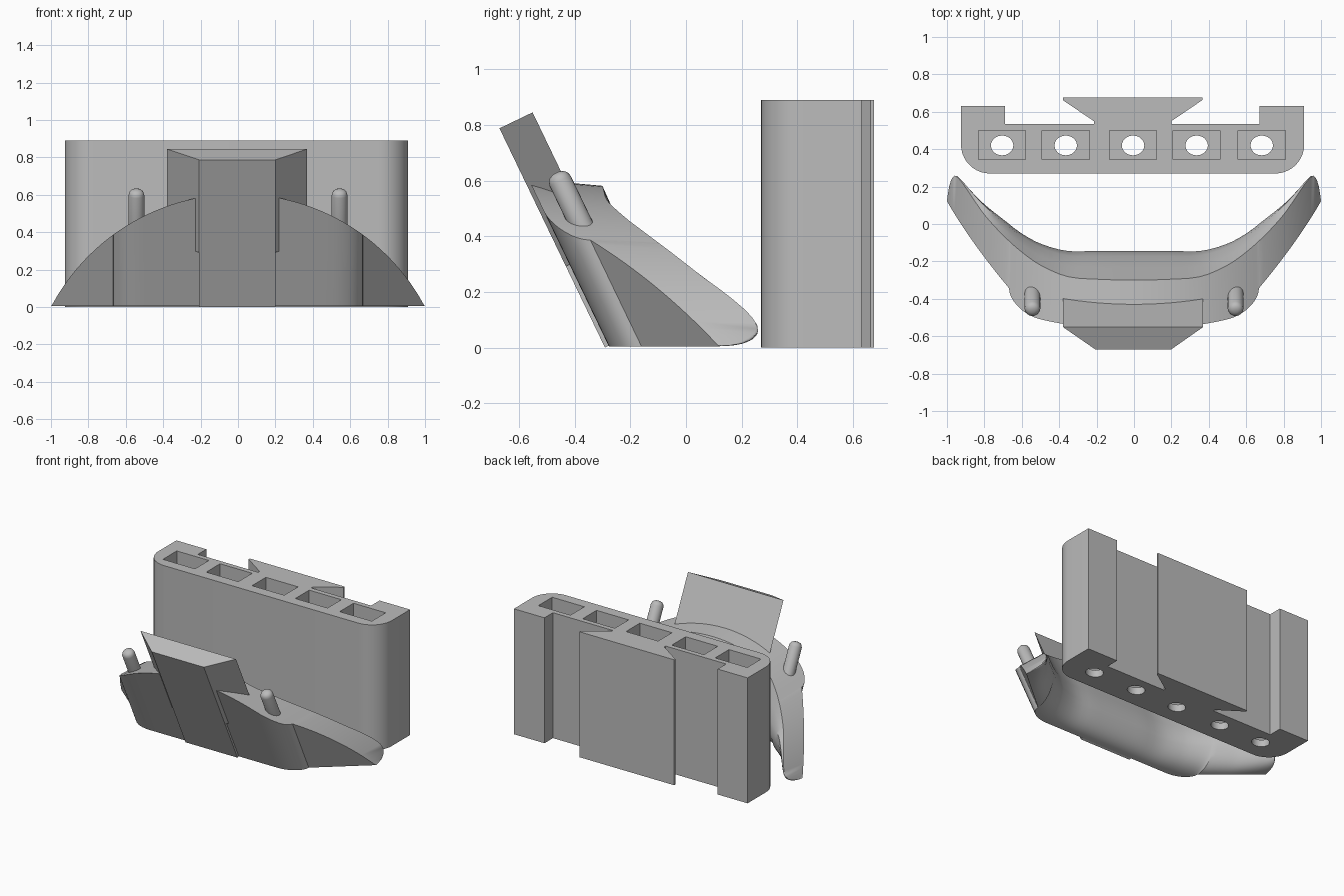
import bpy, bmesh, math
from mathutils import Vector, Matrix

old = bpy.data.objects.get("Cube")
if old:
    bpy.data.objects.remove(old, do_unlink=True)

grey = bpy.data.materials.new("plain grey")
grey.use_nodes = True
grey.diffuse_color = (0.5, 0.5, 0.5, 1)
grey.node_tree.nodes["Principled BSDF"].inputs["Base Color"].default_value = (0.5, 0.5, 0.5, 1)

# Leaning frame shared by the front part: axis runs up and forward, depth runs back
LEAN = math.radians(25.7)
AXIS = Vector((0, -math.sin(LEAN), math.cos(LEAN)))
DEPTH = Vector((0, math.cos(LEAN), math.sin(LEAN)))
SLOPE = -math.tan(LEAN)


def finish(bm, name, smooth=True):
    bmesh.ops.recalc_face_normals(bm, faces=bm.faces)
    mesh = bpy.data.meshes.new(name)
    bm.to_mesh(mesh)
    bm.free()
    obj = bpy.data.objects.new(name, mesh)
    bpy.context.collection.objects.link(obj)
    mesh.materials.append(grey)
    bpy.ops.object.select_all(action='DESELECT')
    bpy.context.view_layer.objects.active = obj
    obj.select_set(True)
    if smooth:
        bpy.ops.object.shade_smooth_by_angle(angle=math.radians(30))
    return obj


def loft(rings, name, smooth=True):
    """Skin a list of equal closed rings and cap both ends."""
    bm = bmesh.new()
    rows = [[bm.verts.new(p) for p in ring] for ring in rings]
    for a, b in zip(rows, rows[1:]):
        for i in range(len(a)):
            j = (i + 1) % len(a)
            bm.faces.new((a[i], a[j], b[j], b[i]))
    bm.faces.new(rows[0])
    bm.faces.new(rows[-1])
    return finish(bm, name, smooth)


def prism(outline, z0, z1, name, smooth=True):
    return loft([[(x, y, z) for x, y in outline] for z in (z0, z1)], name, smooth)


def leaning_prism(outline, s0, s1, name):
    return loft([[Vector((x, 0, 0)) + DEPTH * u + AXIS * s for x, u in outline]
                 for s in (s0, s1)], name, False)


def arc(cx, cy, rx, ry, a0, a1, n):
    return [(cx + rx * math.cos(math.radians(a0 + (a1 - a0) * i / n)),
             cy + ry * math.sin(math.radians(a0 + (a1 - a0) * i / n))) for i in range(n + 1)]


def curve_at(knots, x):
    """Smooth interpolation through (x, y) knots."""
    n = len(knots)
    k = max(i for i in range(n - 1) if knots[i][0] <= x or i == 0)

    def tangent(i):
        a, b = knots[max(i - 1, 0)], knots[min(i + 1, n - 1)]
        return 0 if i == 0 else (b[1] - a[1]) / (b[0] - a[0])
    (xa, ya), (xb, yb) = knots[k], knots[k + 1]
    w = xb - xa
    t = (x - xa) / w
    return (ya * (1 + 2 * t) * (1 - t) ** 2 + tangent(k) * w * t * (1 - t) ** 2
            + yb * t * t * (3 - 2 * t) + tangent(k + 1) * w * t * t * (t - 1))


# --- Rear block: rounded front corners, rear hooks and a dovetail rail ---
R = 0.155
outline = arc(-0.925 + R, 0.27 + R, R, R, 180, 270, 10)
outline += arc(0.91 - R, 0.27 + R, R, R, 270, 360, 10)
outline += [(0.91, 0.63), (0.67, 0.63), (0.67, 0.535), (0.2, 0.535), (0.2, 0.55),
            (0.365, 0.662), (0.365, 0.675), (-0.38, 0.675), (-0.38, 0.662),
            (-0.215, 0.55), (-0.215, 0.535), (-0.69, 0.535), (-0.69, 0.63), (-0.925, 0.63)]
block = prism(outline, 0, 0.89, "rear_block", False)


def cut(target, cutter):
    mod = target.modifiers.new("cut", 'BOOLEAN')
    mod.operation = 'DIFFERENCE'
    mod.solver = 'EXACT'
    mod.object = cutter
    bpy.context.view_layer.objects.active = target
    bpy.ops.object.modifier_apply(modifier=mod.name)
    bpy.data.objects.remove(cutter, do_unlink=True)


# Five pockets open at the top, each with a round hole through its floor
for cx in (-0.705, -0.365, -0.005, 0.335, 0.683):
    w = 0.126
    cut(block, prism([(cx - w, 0.345), (cx + w, 0.345), (cx + w, 0.5), (cx - w, 0.5)],
                     0.05, 1.0, "pocket_cutter", False))
    cut(block, prism(arc(cx, 0.42, 0.06, 0.053, 0, 345, 23), -0.1, 0.2, "hole_cutter", False))
bpy.ops.object.select_all(action='DESELECT')
block.select_set(True)
bpy.context.view_layer.objects.active = block
bpy.ops.object.shade_smooth_by_angle(angle=math.radians(30))

# --- Curved front shell, lofted from side to side ---
BACK_TOP = [(0, -0.3), (0.2, -0.295), (0.36, -0.28), (0.5, -0.22), (0.6, -0.15), (0.7, -0.06),
            (0.8, 0.05), (0.87, 0.15), (0.93, 0.235), (0.96, 0.253), (0.985, 0.21), (1, 0.125)]
BACK_LOW = [(0, -0.14), (0.2, -0.14), (0.36, -0.14), (0.5, -0.1), (0.6, -0.045), (0.7, 0.03),
            (0.8, 0.11), (0.87, 0.18), (0.93, 0.245), (0.96, 0.26), (0.985, 0.215), (1, 0.128)]
CORNER, EDGE, BASE = 0.5, 0.668, 0.005


def front_foot(x):
    if x <= CORNER:
        return -0.277
    if x <= EDGE:
        t = (x - CORNER) / (EDGE - CORNER)
        return -0.277 + 0.117 * (1 - math.sqrt(max(0, 1 - t * t)))
    return -0.16 + 0.28 * (x - EDGE) / (1 - EDGE)


def shell_section(x):
    ax = abs(x)
    rad = 1.129
    top = max(0.605 - rad + math.sqrt(rad * rad - ax * ax), BASE + 0.002)
    foot, yt, yl = front_foot(ax), curve_at(BACK_TOP, ax), curve_at(BACK_LOW, ax)
    zb = BASE + (top - BASE) * 0.96
    zm = min(0.22, BASE + (top - BASE) * 0.8)
    pts = [(foot, BASE), (foot + SLOPE * (top - BASE), top)]
    pts += [(yt + (yl - yt) * t, zb + (zm - zb) * t) for t in (0, 0.4, 0.8)]
    # Rounded underside, from the back down to the front foot
    ctrl = (yl + (foot - yl) * 0.1, BASE + 0.01 * min(1, zm / 0.2))
    for i in range(1, 10):
        t = i / 10
        pts.append(tuple(a * (1 - t) ** 2 + 2 * c * t * (1 - t) + b * t * t
                         for a, c, b in zip((yl, zm), ctrl, (foot, BASE))))
    return [(x, y, z) for y, z in pts]


half = [i * 0.05 for i in range(1, 10)]
half += [CORNER + (EDGE - CORNER) * math.sin(math.radians(a)) for a in range(0, 91, 10)]
half += [0.69 + i * 0.02 for i in range(13)] + [0.945, 0.96, 0.97, 0.98, 0.988, 0.995, 1.0]
loft([shell_section(x) for x in [-h for h in reversed(half)] + [0] + half], "front_shell")

# --- Dovetail tongue and the thin raised strip below it ---
leaning_prism([(-0.208, -0.262), (0.2, -0.262), (0.37, -0.13), (-0.38, -0.13)],
              0.45, 1.0, "dovetail_tongue")
leaning_prism([(-0.208, -0.262), (0.2, -0.262), (0.2, -0.24), (-0.208, -0.24)],
              0.127, 0.46, "front_strip")

# --- Two leaning pins with rounded tips ---
for side, name in ((1, "left_pin"), (-1, "right_pin")):
    tip = Vector((side * 0.543, -0.463, 0.622))
    rings = []
    for s, r in ((-0.3, 0.042), (-0.025, 0.042), (-0.01, 0.037), (0, 0.028), (0.006, 0.012)):
        rings.append([tip + AXIS * s + Vector((px, 0, 0)) + DEPTH * pu
                      for px, pu in arc(0, 0, r, r, 0, 345, 23)])
    loft(rings, name)
